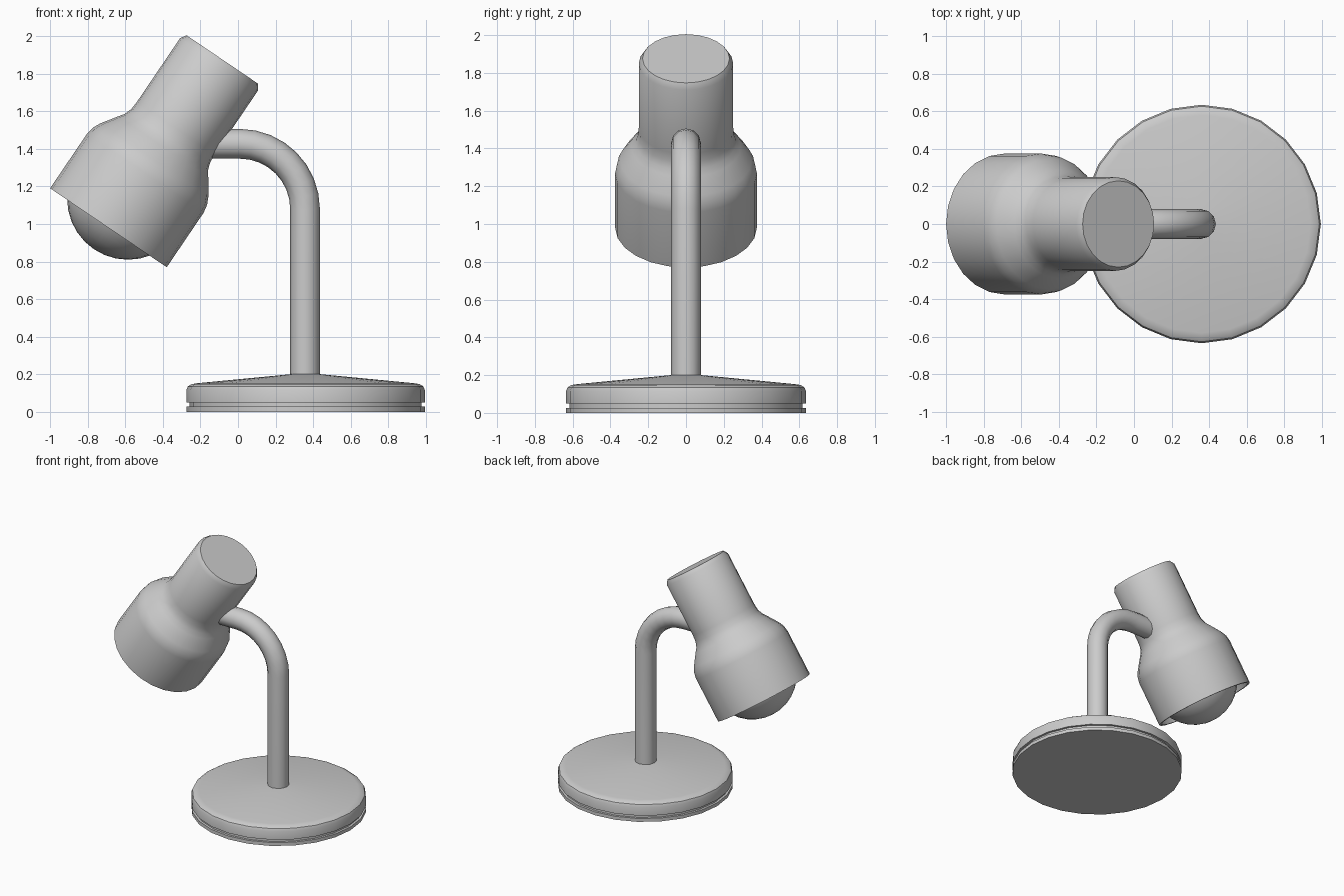
import bpy, bmesh, math
from mathutils import Matrix, Vector

if "Cube" in bpy.data.objects:
    bpy.data.objects.remove(bpy.data.objects["Cube"])

TILT = math.radians(34.1)
RIM = Vector((-0.69, 0, 0.98))
HEAD = Matrix.Translation(RIM) @ Matrix.Rotation(TILT, 4, 'Y')


def lathe(name, profile, matrix, sides=24, angle=32):
    """Spin a list of (radius, height) points around local z."""
    bm = bmesh.new()
    rings = []
    for r, h in profile:
        if r == 0:
            rings.append([bm.verts.new((0, 0, h))] * sides)
        else:
            rings.append([bm.verts.new((r * math.cos(a), r * math.sin(a), h))
                          for a in (2 * math.pi * i / sides for i in range(sides))])
    for lo, hi in zip(rings, rings[1:]):
        for i in range(sides):
            j = (i + 1) % sides
            corners = list(dict.fromkeys((lo[i], lo[j], hi[j], hi[i])))
            if len(corners) > 2:
                bm.faces.new(corners)
    bmesh.ops.remove_doubles(bm, verts=bm.verts, dist=1e-5)
    bmesh.ops.recalc_face_normals(bm, faces=bm.faces)
    mesh = bpy.data.meshes.new(name)
    bm.to_mesh(mesh)
    bm.free()
    obj = bpy.data.objects.new(name, mesh)
    bpy.context.collection.objects.link(obj)
    obj.matrix_world = matrix
    smooth(obj, angle)
    return obj


def smooth(obj, angle):
    bpy.ops.object.select_all(action='DESELECT')
    obj.select_set(True)
    bpy.context.view_layer.objects.active = obj
    bpy.ops.object.shade_smooth_by_angle(angle=math.radians(angle))


# Round weighted base with a groove above the foot
lathe("base", [(0, 0), (0.635, 0), (0.635, 0.027), (0.617, 0.027), (0.617, 0.05),
               (0.635, 0.05), (0.635, 0.115), (0.627, 0.135), (0.608, 0.147),
               (0.58, 0.152), (0.08, 0.2), (0, 0.2)],
      Matrix.Translation((0.36, 0, 0)))

# Hollow lamp shade: outer wall, rounded cap, then inner wall down to the rim
outer = [(0.375, 0), (0.375, 0.35), (0.367, 0.395), (0.348, 0.435), (0.29, 0.52),
         (0.268, 0.55), (0.254, 0.59), (0.25, 0.64), (0.25, 1.05), (0.23, 1.082)]
inner = [(r - 0.018, h) for r, h in outer[-2::-1]]
lathe("shade", outer + [(0, 1.082), (0, 1.05)] + inner + [outer[0]], HEAD)

# Globe bulb with a short neck up into the shade
R, C = 0.325, 0.187
globe = [(R * math.sin(t), C - R * math.cos(t))
         for t in (math.pi * i / 16 for i in range(1, 14))]
lathe("bulb", [(0, C - R)] + globe + [(0.13, 0.55), (0.13, 0.75), (0, 0.75)], HEAD, angle=40)

# Bent arm rising from the base and entering the shade
bend = [(0.01 + 0.347 * math.cos(t), 1.08 + 0.347 * math.sin(t))
        for t in (math.pi / 2 * i / 8 for i in range(9))]
path = [(0.357, 0.16)] + bend + [(-0.2, 1.427)]
curve = bpy.data.curves.new("arm", 'CURVE')
curve.dimensions = '3D'
curve.bevel_depth = 0.079
curve.bevel_resolution = 4
curve.use_fill_caps = True
spline = curve.splines.new('POLY')
spline.points.add(len(path) - 1)
for p, (x, z) in zip(spline.points, path):
    p.co = (x, 0, z, 1)
arm = bpy.data.objects.new("arm", curve)
bpy.context.collection.objects.link(arm)
bpy.ops.object.select_all(action='DESELECT')
arm.select_set(True)
bpy.context.view_layer.objects.active = arm
bpy.ops.object.convert(target='MESH')
smooth(bpy.context.view_layer.objects.active, 40)
